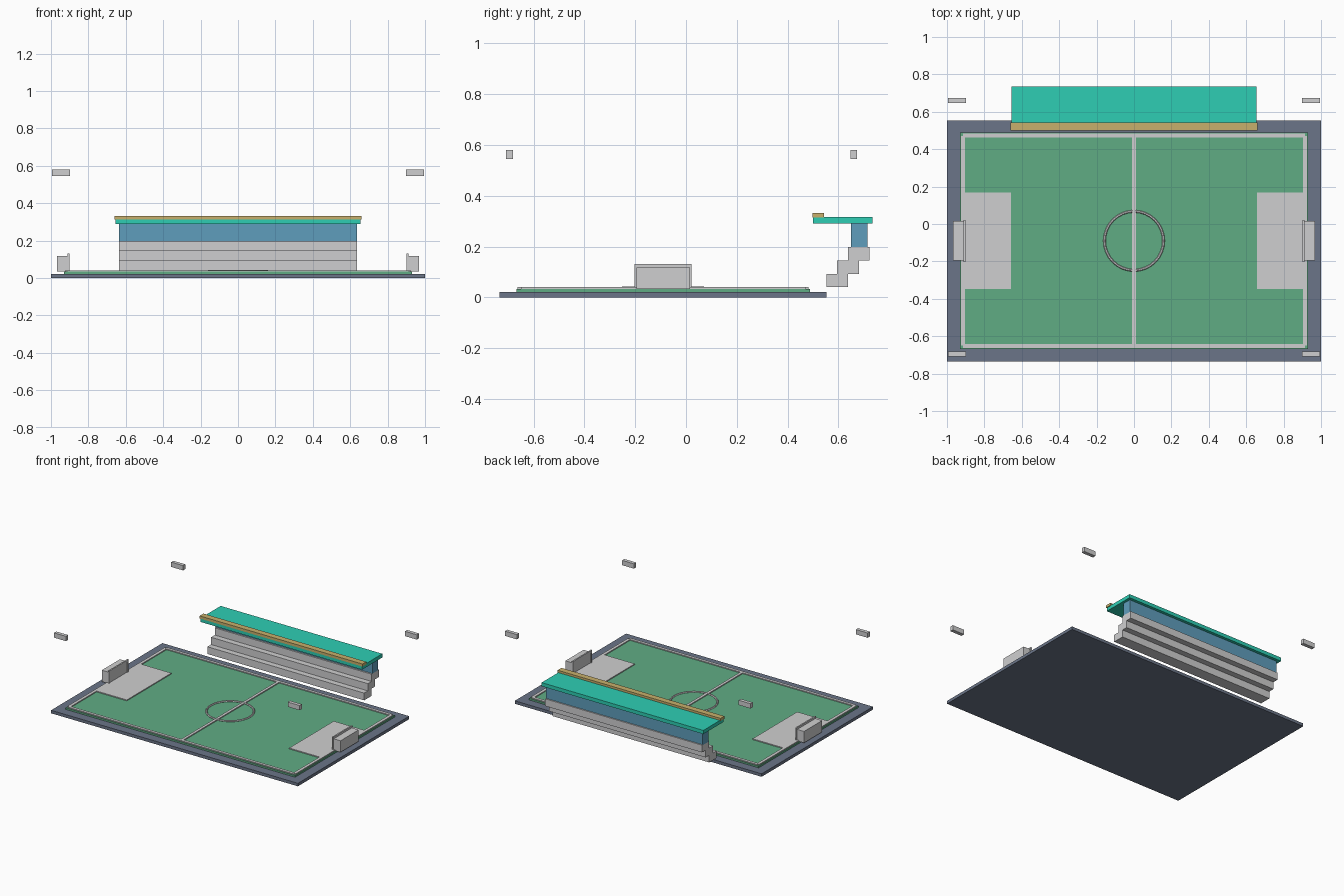
import bpy

cube = bpy.data.objects.get("Cube")
if cube:
    bpy.data.objects.remove(cube, do_unlink=True)


def material(name, r, g, b):
    """Flat material from 8-bit screen values, stored as linear."""
    rgb = [((c / 255 + 0.055) / 1.055) ** 2.4 for c in (r, g, b)]
    mat = bpy.data.materials.new(name)
    mat.use_nodes = True
    mat.diffuse_color = (*rgb, 1)
    mat.node_tree.nodes["Principled BSDF"].inputs["Base Color"].default_value = (*rgb, 1)
    return mat


slate = material("slate", 107, 117, 136)
grass = material("grass green", 96, 172, 132)
white = material("soft white", 207, 207, 208)
teal = material("teal", 46, 206, 180)
gold = material("gold", 200, 176, 108)
blue = material("glass blue", 95, 158, 188)


def box(name, mat, x, y, z):
    """Box spanning the given (low, high) ranges."""
    bpy.ops.mesh.primitive_cube_add(size=1, location=[(a + b) / 2 for a, b in (x, y, z)])
    ob = bpy.context.object
    ob.name = name
    ob.scale = [b - a for a, b in (x, y, z)]
    bpy.ops.object.transform_apply(location=False, rotation=False, scale=True)
    ob.data.materials.append(mat)
    return ob


def sided(side, a, b):
    """Range mirrored to the given side of x = 0."""
    return tuple(sorted((side * a, side * b)))


MID = -0.09            # centre of the pitch in y
GROUND = 0.034         # top of the grass
LINE = (0.03, 0.041)   # height range of the markings

# Ground and pitch
box("base", slate, (-1, 1), (-0.735, 0.553), (0, 0.022))
box("grass", grass, (-0.93, 0.93), (MID - 0.578, MID + 0.578), (0.022, GROUND))

# Pitch markings
box("halfway_line", white, (-0.01, 0.01), (MID - 0.57, MID + 0.57), LINE)
for side, label in ((-1, "right"), (1, "left")):
    box(label + "_goal_line", white, sided(side, 0.903, 0.925), (MID - 0.56, MID + 0.56), LINE)
    box(label + "_penalty_area", white, sided(side, 0.658, 0.91), (MID - 0.257, MID + 0.259), LINE)
for side, label in ((-1, "front"), (1, "back")):
    edge = sorted((MID + side * 0.552, MID + side * 0.573))
    box(label + "_touch_line", white, (-0.915, 0.915), edge, LINE)
bpy.ops.mesh.primitive_torus_add(major_radius=0.158, minor_radius=0.007, major_segments=32,
                                 minor_segments=6, location=(0, MID, 0.036))
ring = bpy.context.object
ring.name = "centre_circle"
ring.data.materials.append(white)

# Goals: net block behind a thin frame
for side, label in ((-1, "right"), (1, "left")):
    frame_x = sided(side, 0.902, 0.912)
    box(label + "_goal_net", white, sided(side, 0.907, 0.967), (MID - 0.105, MID + 0.105), (GROUND, 0.118))
    for end, where in ((-1, "front"), (1, "back")):
        post = sorted((MID + end * 0.101, MID + end * 0.112))
        box(f"{label}_goal_{where}_post", white, frame_x, post, (GROUND, 0.132))
    box(label + "_goal_crossbar", white, frame_x, (MID - 0.112, MID + 0.112), (0.117, 0.132))

# Grandstand: three overlapping steps, rear wall, roof and trim
STAND = (-0.635, 0.635)
for i in range(3):
    y, z = 0.553 + i * 0.0425, 0.04 + i * 0.053
    box(f"stand_step_{i + 1}", white, STAND, (y, y + 0.085), (z, z + 0.053))
box("stand_wall", blue, STAND, (0.649, 0.714), (0.195, 0.295))
box("stand_roof", teal, (-0.655, 0.655), (0.5, 0.735), (0.29, 0.317))
box("roof_trim", gold, (-0.66, 0.66), (0.499, 0.543), (0.314, 0.333))

# Floodlights hovering over the corners
for side, label in ((-1, "right"), (1, "left")):
    for y, where in ((-0.695, "front"), (0.661, "back")):
        box(f"{where}_{label}_floodlight", white, sided(side, 0.899, 0.995),
            (y - 0.013, y + 0.013), (0.545, 0.58))
